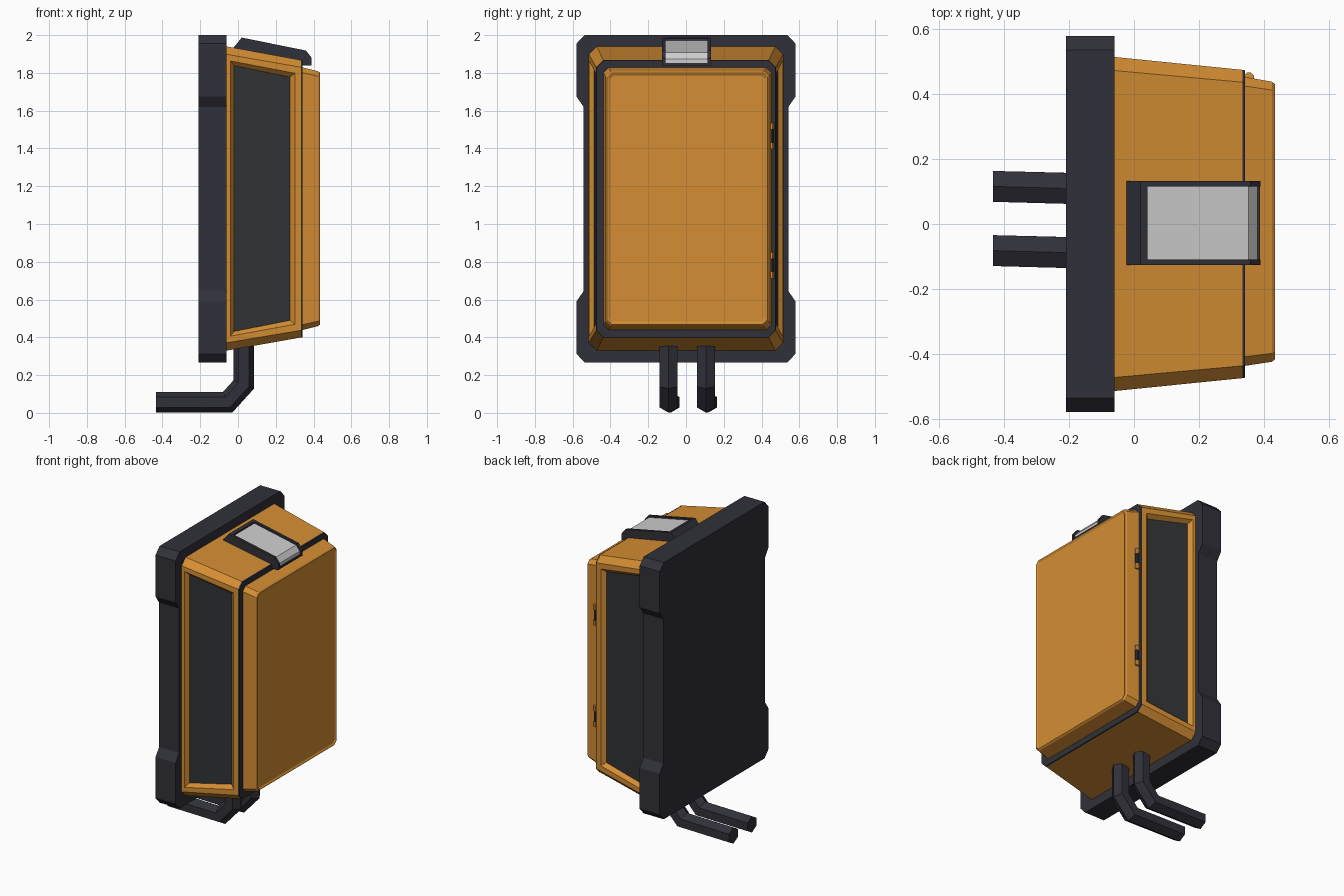
import bpy, bmesh, math
from mathutils import Vector

if "Cube" in bpy.data.objects:
    bpy.data.objects.remove(bpy.data.objects["Cube"])


def material(name, rgb):
    m = bpy.data.materials.new(name)
    m.diffuse_color = (*rgb, 1)
    m.use_nodes = True
    m.node_tree.nodes["Principled BSDF"].inputs["Base Color"].default_value = m.diffuse_color
    return m


ORANGE = material("orange", (0.66, 0.27, 0.033))
DARK = material("dark_blue_grey", (0.030, 0.030, 0.041))
PANEL = material("charcoal", (0.030, 0.033, 0.037))
GREY = material("light_grey", (0.62, 0.62, 0.62))


def finish(name, bm, *mats):
    bmesh.ops.recalc_face_normals(bm, faces=bm.faces[:])
    me = bpy.data.meshes.new(name)
    bm.to_mesh(me)
    bm.free()
    for m in mats:
        me.materials.append(m)
    ob = bpy.data.objects.new(name, me)
    bpy.context.collection.objects.link(ob)
    return ob


def loft(rings):
    """Skin closed rings of equal length and cap both ends."""
    bm = bmesh.new()
    vs = [[bm.verts.new(p) for p in r] for r in rings]
    n = len(vs[0])
    for a, b in zip(vs, vs[1:]):
        for i in range(n):
            j = (i + 1) % n
            bm.faces.new((a[i], a[j], b[j], b[i]))
    bm.faces.new(vs[0][::-1])
    bm.faces.new(vs[-1])
    bmesh.ops.recalc_face_normals(bm, faces=bm.faces[:])
    return bm


def octagon(x, hy, z0, z1, c, cy=0.0):
    """Rectangle with cut corners in the YZ plane."""
    yz = [(hy - c, z0), (hy, z0 + c), (hy, z1 - c), (hy - c, z1),
          (c - hy, z1), (-hy, z1 - c), (-hy, z0 + c), (c - hy, z0)]
    return [(x, y + cy, z) for y, z in yz]


def extrude_xz(name, pts, y0, y1, mat):
    return finish(name, loft([[(x, y, z) for x, z in pts] for y in (y0, y1)]), mat)


def box(name, x0, x1, y0, y1, z0, z1, mat):
    return extrude_xz(name, [(x0, z0), (x1, z0), (x1, z1), (x0, z1)], y0, y1, mat)


# Back plate with thicker corner bumpers
half = [(0.537, 0.267), (0.58, 0.313), (0.58, 0.59), (0.542, 0.645),
        (0.542, 1.62), (0.58, 1.675), (0.58, 1.955), (0.537, 2.0)]
outline = half + [(-y, z) for y, z in reversed(half)]
finish("back_plate", loft([[(x, y, z) for y, z in outline] for x in (-0.21, -0.06)]), DARK)

# Tapered body with recessed dark side panels
bm = loft([octagon(-0.07, 0.516, 0.328, 1.942, 0.042), octagon(0.338, 0.475, 0.40, 1.867, 0.038)])
bm.normal_update()
sides = [f for f in bm.faces if abs(f.normal.y) > 0.9]
bmesh.ops.inset_individual(bm, faces=sides, thickness=0.048)
bmesh.ops.inset_individual(bm, faces=sides, thickness=0.032, depth=-0.025)
for f in sides:
    f.material_index = 1
finish("body", bm, ORANGE, PANEL)

# Dark seal between body and lid
finish("lid_seal", loft([octagon(0.334, 0.476, 0.398, 1.868, 0.038),
                         octagon(0.342, 0.474, 0.40, 1.866, 0.038)]), DARK)

# Lid with a shallow recessed front
bm = loft([octagon(0.338, 0.446, 0.438, 1.83, 0.028, 0.008),
           octagon(0.425, 0.432, 0.46, 1.808, 0.026, 0.007),
           octagon(0.435, 0.424, 0.468, 1.80, 0.024, 0.007)])
bm.normal_update()
front = [f for f in bm.faces if f.normal.x > 0.99]
bmesh.ops.inset_individual(bm, faces=front, thickness=0.006)
bmesh.ops.inset_individual(bm, faces=front, thickness=0.010, depth=-0.006)
finish("lid", bm, ORANGE)


# Hinges: orange knuckles around a dark pin
def knuckle(name, z0, z1, r, mat):
    rings = [[(0.355 + r * math.cos(a * math.pi / 4 + math.pi / 8),
               0.452 + r * math.sin(a * math.pi / 4 + math.pi / 8), z) for a in range(8)]
             for z in (z0, z1)]
    finish(name, loft(rings), mat)


for n, z in enumerate((1.466, 0.782), 1):
    knuckle(f"hinge_{n}_lower_knuckle", z - 0.07, z - 0.036, 0.016, ORANGE)
    knuckle(f"hinge_{n}_pin", z - 0.036, z + 0.036, 0.014, DARK)
    knuckle(f"hinge_{n}_upper_knuckle", z + 0.036, z + 0.07, 0.016, ORANGE)

# Latch: dark side rails, back stop and lip around a light plate
latch = [(-0.035, 1.92), (0.02, 1.987), (0.36, 1.918), (0.39, 1.88),
         (0.39, 1.84), (0.335, 1.84)]
for n, y in (("left", -0.127), ("right", 0.115)):
    extrude_xz(f"latch_rail_{n}", latch, y, y + 0.018, DARK)
extrude_xz("latch_back_stop", [(-0.035, 1.92), (0.02, 1.987), (0.042, 1.982), (0.042, 1.90)],
           -0.115, 0.12, DARK)
extrude_xz("latch_plate", [(0.03, 1.90), (0.03, 1.974), (0.353, 1.908), (0.381, 1.874),
                           (0.381, 1.852), (0.335, 1.852)], -0.115, 0.12, GREY)
box("latch_lip", 0.335, 0.388, -0.115, 0.12, 1.84, 1.853, DARK)

# Two bent hexagonal cables leaving the underside
path = [Vector(p) for p in ((-0.435, 0.056), (-0.055, 0.056), (0.03, 0.15), (0.03, 0.42))]
for n, cy in (("left", -0.092), ("right", 0.106)):
    rings = []
    for i, p in enumerate(path):
        d0 = (path[max(i, 1)] - path[max(i, 1) - 1]).normalized()
        k = min(i, len(path) - 2)
        d1 = (path[k + 1] - path[k]).normalized()
        d = (d0 + d1).normalized()
        side = Vector((-d.y, d.x)) / d.dot(d1)
        y = cy + (0.010 if i == 0 else 0)
        ring = []
        for s in range(6):
            a = s * math.pi / 3
            q = p + side * (0.055 * math.cos(a))
            ring.append((q.x, y + 0.055 * math.sin(a), q.y))
        rings.append(ring)
    finish(f"cable_{n}", loft(rings), DARK)
